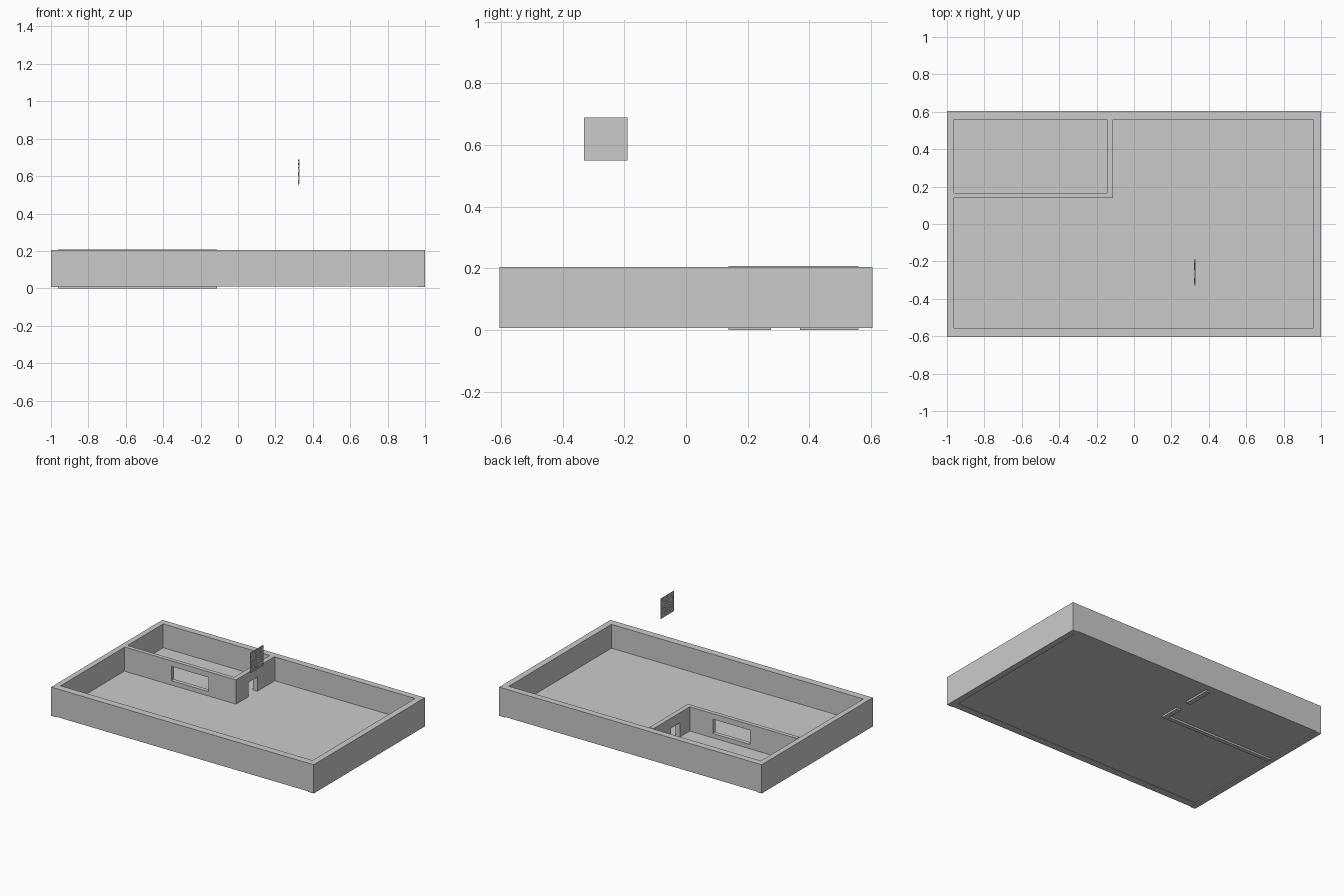
import bpy, bmesh, random

if "Cube" in bpy.data.objects:
    bpy.data.objects.remove(bpy.data.objects["Cube"])

random.seed(4)


def add_box(bm, x0, x1, y0, y1, z0, z1):
    verts = bmesh.ops.create_cube(bm, size=1)["verts"]
    for v in verts:
        v.co = (x1 if v.co.x > 0 else x0, y1 if v.co.y > 0 else y0, z1 if v.co.z > 0 else z0)


def finish(name, bm):
    mesh = bpy.data.meshes.new(name)
    bmesh.ops.recalc_face_normals(bm, faces=bm.faces[:])
    bm.to_mesh(mesh)
    bm.free()
    obj = bpy.data.objects.new(name, mesh)
    bpy.context.collection.objects.link(obj)
    return obj


def box(name, *bounds):
    bm = bmesh.new()
    add_box(bm, *bounds)
    return finish(name, bm)


def prism(name, outline, z0, z1):
    bm = bmesh.new()
    face = bm.faces.new([bm.verts.new((x, y, z0)) for x, y in outline])
    top = bmesh.ops.extrude_face_region(bm, geom=[face])["geom"]
    for v in top:
        if isinstance(v, bmesh.types.BMVert):
            v.co.z = z1
    if face.is_valid is False or len(bm.faces) < len(outline) + 2:
        bm.faces.new([v for v in bm.verts if v.co.z == z0])
    return finish(name, bm)


# Inner faces of the enclosure
XL, XR, YF, YB = -0.962, 0.957, -0.555, 0.56
TOP = 0.204

# Outer walls
box("left_wall", -1, XL, -0.605, 0.605, 0.006, TOP)
box("right_wall", XR, 1, -0.605, 0.605, 0.006, TOP)
box("front_wall", XL, XR, -0.605, YF, 0.01, TOP)
box("back_wall", XL, XR, YB, 0.605, 0.01, TOP)

# Floor slab
box("floor", XL, XR, YF, YB, 0.012, 0.04)

# L-shaped partition around the corner room
partition = prism("room_partition",
                  [(XL, 0.138), (-0.112, 0.138), (-0.112, YB), (-0.145, YB), (-0.145, 0.166), (XL, 0.166)],
                  0.0, 0.207)

# Window and doorway openings
openings = [
    box("window_cutter", -0.605, -0.32, 0.1, 0.2, 0.07, 0.168),
    box("door_cutter", -0.2, -0.06, 0.275, 0.37, -0.05, 0.137),
]
for cutter in openings:
    mod = partition.modifiers.new(cutter.name, "BOOLEAN")
    mod.operation = "DIFFERENCE"
    mod.solver = "EXACT"
    mod.object = cutter
    cutter.hide_render = True
    cutter.hide_set(True)

# Floating brick panel: thin backing with staggered raised bricks
PX, PY0, PY1, PZ0, PZ1 = 0.325, -0.33, -0.19, 0.55, 0.69
bm = bmesh.new()
add_box(bm, PX - 0.001, PX + 0.001, PY0, PY1, PZ0, PZ1)
ROWS, BRICK, GAP = 14, 0.028, 0.0015
row_h = (PZ1 - PZ0) / ROWS
for r in range(ROWS):
    y = PY0 - (BRICK / 2 if r % 2 else 0)
    while y < PY1 - GAP:
        y0, y1 = max(y, PY0) + GAP / 2, min(y + BRICK, PY1) - GAP / 2
        depth = random.uniform(0.0018, 0.003)
        add_box(bm, PX - depth, PX + depth, y0, y1,
                PZ0 + r * row_h + GAP / 2, PZ0 + (r + 1) * row_h - GAP / 2)
        y += BRICK
finish("brick_panel", bm)
